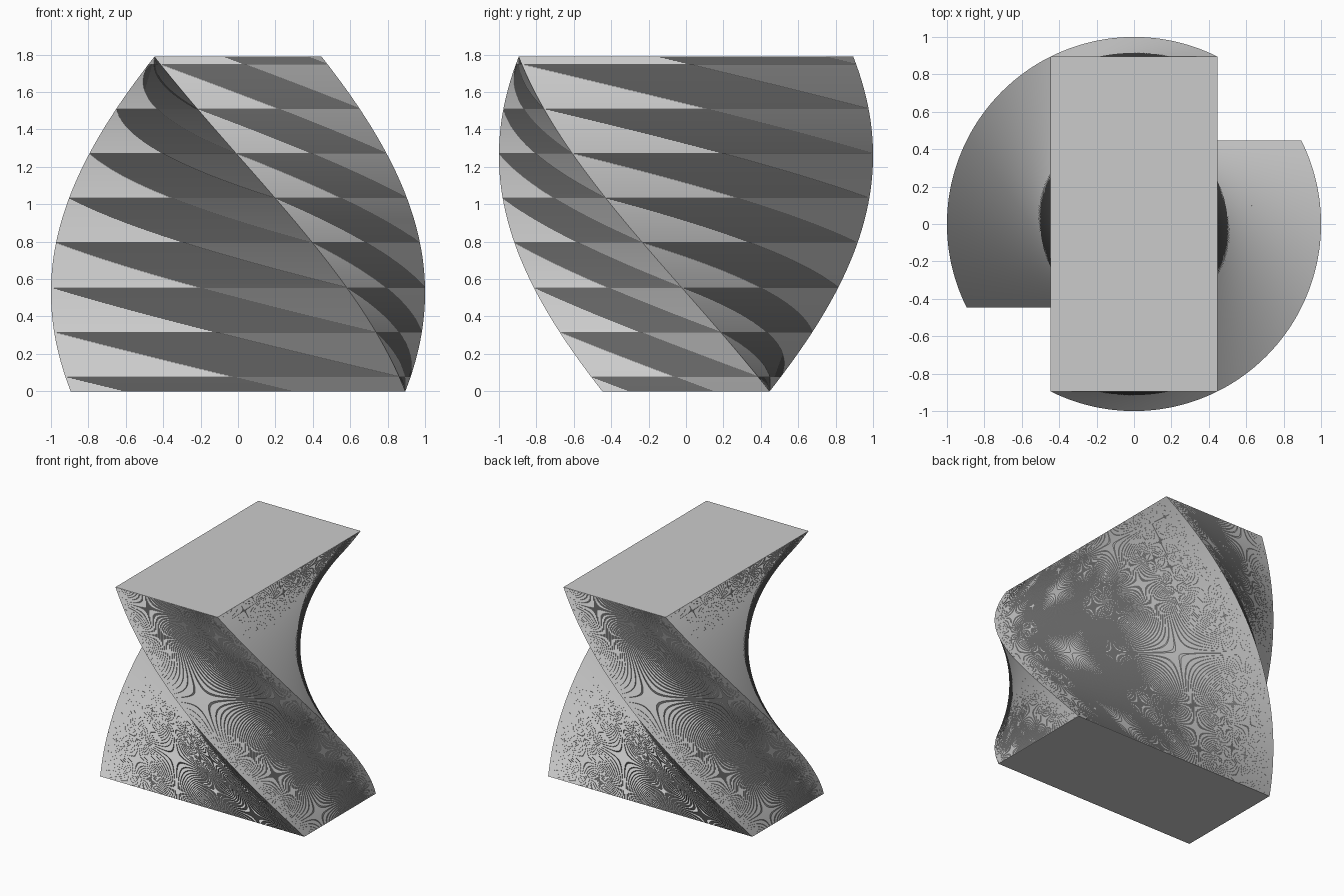
import bpy
import bmesh
import math

default_cube = bpy.data.objects.get("Cube")
if default_cube:
    bpy.data.objects.remove(default_cube, do_unlink=True)

# Overall proportions: a 2:1 block whose corners sweep a circle of radius 1
HALF_LENGTH = 2 / math.sqrt(5)
HALF_WIDTH = HALF_LENGTH / 2
HEIGHT = 2 * HALF_LENGTH
TWIST = -math.pi / 2
SLICES = 1000


def make_material(name, colour):
    material = bpy.data.materials.new(name)
    material.use_nodes = True
    material.diffuse_color = colour
    material.node_tree.nodes["Principled BSDF"].inputs["Base Color"].default_value = colour
    return material


def add_ring(bm, t):
    """One rectangular slice, turned by its share of the twist."""
    c, s = math.cos(TWIST * t), math.sin(TWIST * t)
    corners = [(sx * HALF_LENGTH, sy * HALF_WIDTH)
               for sx, sy in ((-1, -1), (1, -1), (1, 1), (-1, 1))]
    return [bm.verts.new((x * c - y * s, x * s + y * c, HEIGHT * t)) for x, y in corners]


# Twisted block: stacked slices joined by thin flat triangles
bm = bmesh.new()
rings = [add_ring(bm, i / SLICES) for i in range(SLICES + 1)]
for lower, upper in zip(rings, rings[1:]):
    for i in range(4):
        j = (i + 1) % 4
        bm.faces.new((lower[i], lower[j], upper[j]))
        bm.faces.new((lower[i], upper[j], upper[i]))

# End caps
bm.faces.new(rings[0][::-1])
bm.faces.new(rings[-1])

mesh = bpy.data.meshes.new("twisted_block")
bm.to_mesh(mesh)
bm.free()
mesh.materials.append(make_material("light grey", (0.6, 0.6, 0.6, 1)))
block = bpy.data.objects.new("twisted_block", mesh)
bpy.context.collection.objects.link(block)
